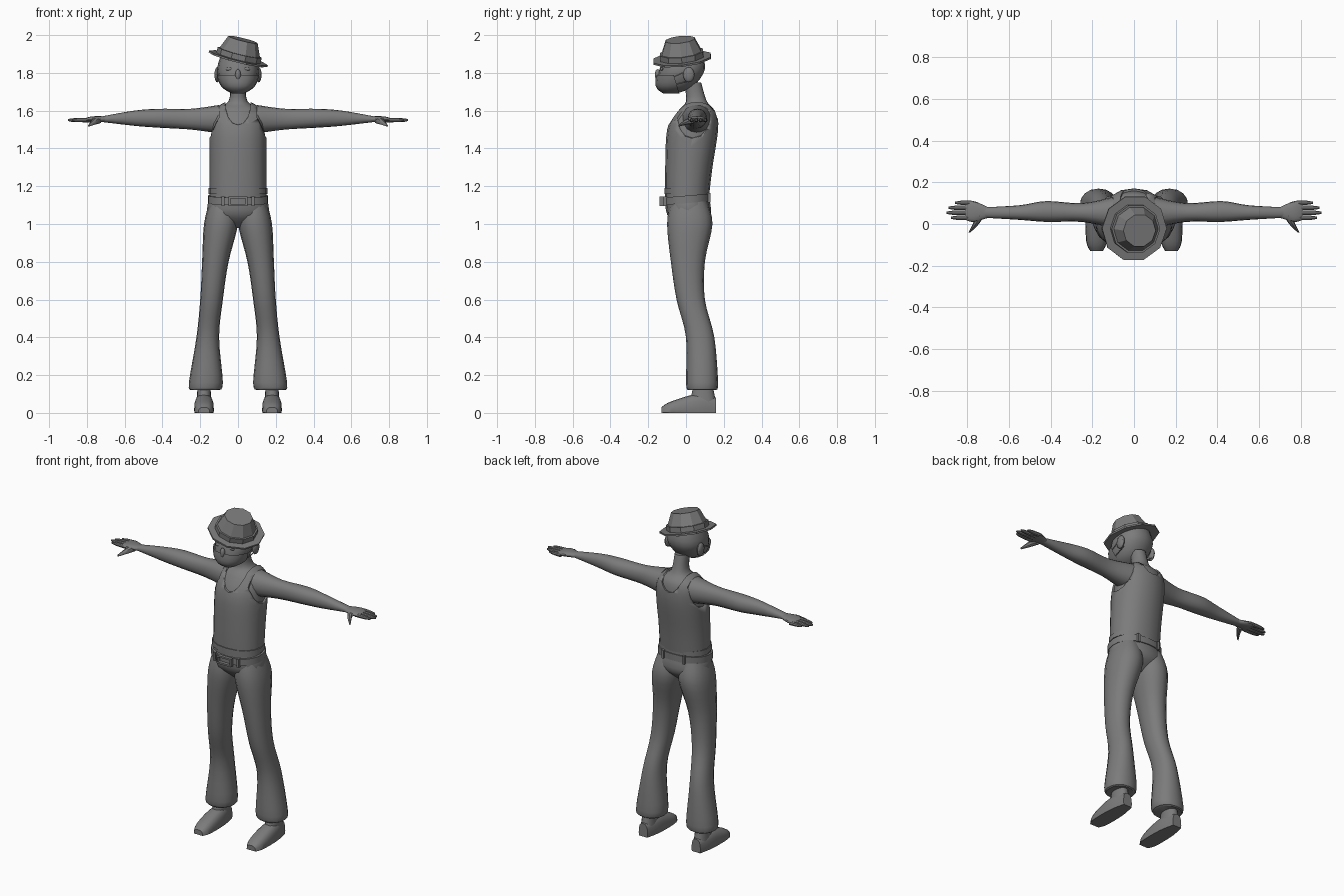
import bpy, bmesh, math
from mathutils import Vector, Matrix

old = bpy.data.objects.get("Cube")
if old:
    bpy.data.objects.remove(old)

grey = bpy.data.materials.new("plain_grey")
grey.use_nodes = True
grey.diffuse_color = (.2, .2, .2, 1)
grey.node_tree.nodes["Principled BSDF"].inputs["Base Color"].default_value = (.2, .2, .2, 1)


def finish(name, mesh_data, mirror=False):
    """Turn a bmesh into a shaded object, optionally mirrored to the other side."""
    bmesh.ops.recalc_face_normals(mesh_data, faces=mesh_data.faces)
    mesh = bpy.data.meshes.new(name)
    mesh_data.to_mesh(mesh)
    mesh_data.free()
    mesh.materials.append(grey)
    part = bpy.data.objects.new(name, mesh)
    bpy.context.collection.objects.link(part)
    bpy.ops.object.select_all(action='DESELECT')
    part.select_set(True)
    bpy.context.view_layer.objects.active = part
    bpy.ops.object.shade_smooth_by_angle(angle=math.radians(35))
    if mirror:
        part.modifiers.new("mirror", 'MIRROR').use_mirror_merge = False
    return part


def smooth_rings(rings, steps):
    """Add rings along a spline that runs through the given rings."""
    rings = [Vector(ring) for ring in rings]
    result = []
    for i in range(len(rings) - 1):
        start, end = rings[i], rings[i + 1]
        before, after = rings[max(i - 1, 0)], rings[min(i + 2, len(rings) - 1)]
        leave, arrive = (end - before) / 2, (after - start) / 2
        for step in range(steps):
            t = step / steps
            ease = t * t * (3 - 2 * t)
            bend = leave * (t * (1 - t) ** 2) - arrive * (t * t * (1 - t))
            result.append(start + (end - start) * ease + bend)
    return result + [rings[-1]]


def loft_mesh(axis, rings, sides=16, boxy=.9, steps=4):
    """Rings are (position, min a, max a, min b, max b) across the axis."""
    order = {'x': (2, 0, 1), 'y': (0, 2, 1), 'z': (0, 1, 2)}[axis]
    mesh_data = bmesh.new()
    loops = []
    for position, a_min, a_max, b_min, b_max in smooth_rings(rings, steps):
        loop = []
        for i in range(sides):
            angle = math.tau * i / sides
            across, along = [math.copysign(abs(f) ** boxy, f) for f in (math.cos(angle), math.sin(angle))]
            point = (a_min + (a_max - a_min) * (1 + across) / 2,
                     b_min + (b_max - b_min) * (1 + along) / 2, position)
            x, y, z = [point[k] for k in order]
            loop.append(mesh_data.verts.new((x, y, max(z, 0))))
        loops.append(loop)
    for low, high in zip(loops, loops[1:]):
        for i in range(sides):
            mesh_data.faces.new((low[i - 1], low[i], high[i], high[i - 1]))
    mesh_data.faces.new(loops[0])
    mesh_data.faces.new(loops[-1])
    return mesh_data


def loft(name, axis, rings, mirror=False, **options):
    return finish(name, loft_mesh(axis, rings, **options), mirror)


def centred(rows):
    """Rows are (height, half width, front, back)."""
    return [(z, -width, width, front, back) for z, width, front, back in rows]


def grow(rings, by):
    return [(t, a - by, b + by, c - by, d + by) for t, a, b, c, d in rings]


def circle(position, a, b, radius):
    return position, a - radius, a + radius, b - radius, b + radius


def solid(name, create, location, dimensions, mirror, **options):
    mesh_data = bmesh.new()
    create(mesh_data, **options)
    placing = Matrix.Translation(location) @ Matrix.Diagonal((*dimensions, 1))
    bmesh.ops.transform(mesh_data, matrix=placing, verts=mesh_data.verts)
    finish(name, mesh_data, mirror)


def ball(name, location, dimensions, mirror=False):
    solid(name, bmesh.ops.create_uvsphere, location, dimensions, mirror,
          u_segments=12, v_segments=8, radius=.5)


def box(name, location, dimensions, mirror=False):
    solid(name, bmesh.ops.create_cube, location, dimensions, mirror, size=1)


# Torso with neck
torso = centred([(1.13, .14, -.1, .11), (1.3, .14, -.1, .13), (1.5, .14, -.09, .16),
                 (1.6, .12, -.04, .15), (1.65, .05, 0, .11), (1.75, .04, -.01, .08)])
loft("torso", 'z', torso)

# Sleeveless shirt, cut out at the neck and arms
shirt = loft("shirt", 'z', grow(torso[:5], .01))
cutters = [loft("neck_cutter", 'y', [(-.3, -.07, .07, 1.5, 1.8), (.3, -.07, .07, 1.57, 1.8)])]
for side in (-1, 1):
    cutters.append(loft("arm_cutter", 'x', [(side * .1, -.05, .13, 1.47, 1.75),
                                            (side * .3, -.1, .16, 1.4, 1.75)]))
bpy.context.view_layer.objects.active = shirt
for cutter in cutters:
    cut = shirt.modifiers.new("cut", 'BOOLEAN')
    cut.operation, cut.object, cut.solver = 'DIFFERENCE', cutter, 'EXACT'
    bpy.ops.object.modifier_apply(modifier=cut.name)
    bpy.data.objects.remove(cutter)
loft("shirt_hem", 'z', centred([(z, .155, -.115, .125) for z in (1.16, 1.19)]), steps=1)

# Arms and hands
loft("arms", 'x', [(.1, -.02, .13, 1.48, 1.63), (.25, .01, .1, 1.5, 1.61), (.42, .01, .11, 1.51, 1.61),
                   (.55, .02, .09, 1.52, 1.6), (.72, .03, .08, 1.54, 1.57)], mirror=True)
loft("palms", 'x', [(.7, .03, .08, 1.54, 1.57), (.77, .01, .11, 1.54, 1.57),
                    (.81, .02, .1, 1.54, 1.56)], mirror=True)
fingers = {"index": .88, "middle": .9, "ring": .89, "little": .86}
for i, (finger, tip) in enumerate(fingers.items()):
    y = .03 + i * .024
    loft(finger + "_fingers", 'x', [circle(.78, y, 1.55, .012), circle(tip - .03, y, 1.55, .01),
                                    circle(tip, y, 1.55, .005)], mirror=True, sides=8)
loft("thumbs", 'y', [circle(.04, .74, 1.55, .02), circle(0, .76, 1.54, .015),
                     circle(-.04, .79, 1.52, .005)], mirror=True, sides=8)

# Flared trousers
loft("trouser_seat", 'z', centred([(.98, .07, -.03, .06), (1.05, .16, -.1, .13), (1.15, .15, -.11, .12)]))
loft("trouser_legs", 'z', [(.12, .1, .25, .01, .16), (.16, .08, .26, 0, .17), (.4, .1, .22, 0, .15),
                           (.6, .08, .2, -.05, .1), (.8, .05, .19, -.08, .1),
                           (1, 0, .18, -.1, .14), (1.12, .01, .15, -.08, .11)], mirror=True)

# Belt dipping at the front, with buckle and loops
belt = loft("belt", 'z', centred([(z, .16, -.12, .13) for z in (1.11, 1.15)]), steps=1, sides=24)
for vertex in belt.data.vertices:
    vertex.co.z += vertex.co.y / 12
for z in (1.1, 1.14):
    box("buckle_bar", (0, -.13, z), (.1, .02, .01))
box("buckle_sides", (.045, -.13, 1.12), (.01, .02, .05), mirror=True)
box("front_belt_loops", (.08, -.11, 1.12), (.015, .02, .05), mirror=True)
box("back_belt_loops", (.07, .12, 1.14), (.015, .02, .05), mirror=True)

# Shoes
loft("shoes", 'y', [(-.13, .15, .21, -.03, .03), (-.08, .13, .23, -.05, .06), (.06, .13, .23, -.05, .1),
                    (.16, .15, .21, -.04, .08)], mirror=True, boxy=.75)
loft("ankles", 'z', [(.05, .14, .22, .02, .16), (.2, .15, .21, .05, .13)], mirror=True)

# Head
head = centred([(1.69, .02, -.11, -.05), (1.73, .08, -.15, .04), (1.82, .11, -.14, .1), (1.92, .08, -.1, .08)])
loft("head", 'z', head)
ball("ears", (.11, .015, 1.79), (.03, .06, .08), mirror=True)
ball("eyes", (.045, -.125, 1.82), (.04, .02, .02), mirror=True)
ball("nose", (0, -.15, 1.79), (.03, .03, .06))

# Face mask with ear straps
mask = loft_mesh('z', grow(head, .01))
for point, outward in (((0, 0, 1.79), (0, 0, 1)), ((0, -.05, 1.74), (0, 1, .3))):
    bmesh.ops.bisect_plane(mask, geom=mask.verts[:] + mask.edges[:] + mask.faces[:],
                           plane_co=point, plane_no=outward, clear_outer=True)
finish("face_mask", mask)
loft("upper_mask_straps", 'y', [circle(-.06, .105, 1.78, .003), circle(.03, .11, 1.82, .003)], mirror=True, sides=6)
loft("lower_mask_straps", 'y', [circle(-.05, .09, 1.74, .003), circle(.03, .1, 1.76, .003)], mirror=True, sides=6)

# Tilted, faceted hat with brim, band and crown
profile = ((.1, 0), (.16, 0), (.16, .01), (.12, .01), (.12, .04), (.11, .04), (.08, .11))
hat = loft("hat", 'z', [circle(height, 0, 0, radius) for radius, height in profile],
           sides=10, boxy=1, steps=1)
hat.data.polygons.foreach_set("use_smooth", [False] * len(hat.data.polygons))
hat.matrix_world = (Matrix.Translation((0, -.02, 1.87)) @ Matrix.Rotation(math.radians(14), 4, 'Y')
                    @ Matrix.Rotation(math.radians(6), 4, 'X'))
